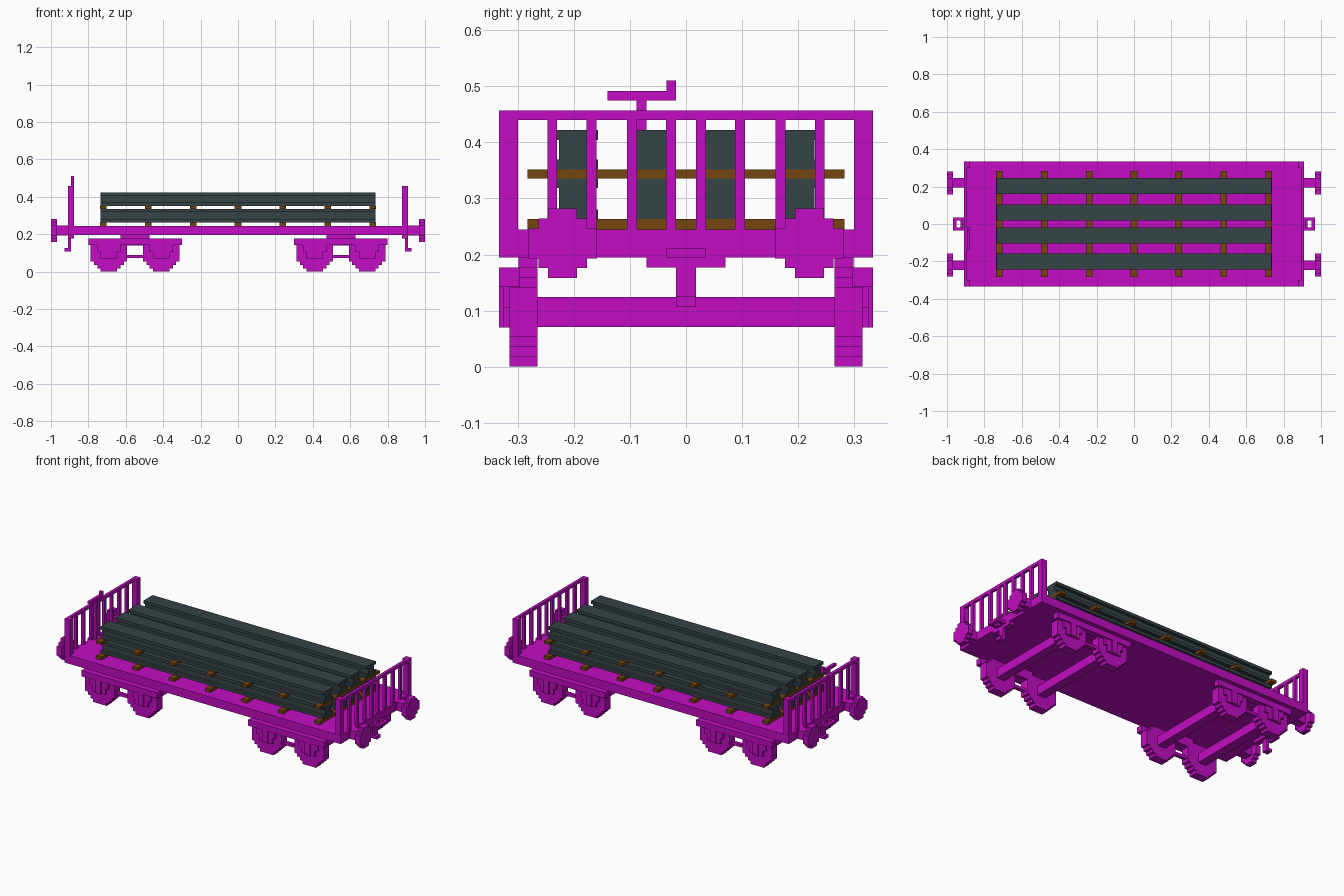
import bpy, bmesh

cube = bpy.data.objects.get("Cube")
if cube:
    bpy.data.objects.remove(cube)

U = 0.0177  # basic block size


def material(name, rgb):
    m = bpy.data.materials.new(name)
    m.diffuse_color = (*rgb, 1)
    m.use_nodes = True
    bsdf = m.node_tree.nodes["Principled BSDF"]
    bsdf.inputs["Base Color"].default_value = (*rgb, 1)
    bsdf.inputs["Roughness"].default_value = 0.8
    return m


MAGENTA = material("magenta paint", (0.54, 0.004, 0.54))
STEEL = material("dark steel", (0.037, 0.056, 0.063))
WOOD = material("brown wood", (0.18, 0.06, 0.005))


def finish(name, bm, mat):
    bmesh.ops.recalc_face_normals(bm, faces=bm.faces[:])
    me = bpy.data.meshes.new(name)
    bm.to_mesh(me)
    bm.free()
    me.materials.append(mat)
    ob = bpy.data.objects.new(name, me)
    bpy.context.collection.objects.link(ob)
    return ob


def boxes(name, mat, *specs):
    """One object made of boxes, each (x0, x1, y0, y1, z0, z1)."""
    bm = bmesh.new()
    for x0, x1, y0, y1, z0, z1 in specs:
        for v in bmesh.ops.create_cube(bm, size=1)["verts"]:
            v.co = ((x0 + x1) / 2 + v.co.x * (x1 - x0),
                    (y0 + y1) / 2 + v.co.y * (y1 - y0),
                    (z0 + z1) / 2 + v.co.z * (z1 - z0))
    return finish(name, bm, mat)


def prism(name, mat, outline, place, offset):
    """Extrude a 2D outline, mapped into space by place(), along offset."""
    bm = bmesh.new()
    face = bm.faces.new([bm.verts.new(place(a, b)) for a, b in outline])
    new = bmesh.ops.extrude_face_region(bm, geom=[face])["geom"]
    bmesh.ops.translate(bm, vec=offset, verts=[v for v in new if isinstance(v, bmesh.types.BMVert)])
    return finish(name, bm, mat)


def stepped(half_widths, z0):
    """Outline of a stepped disc from the half width of each row, bottom up."""
    side = []
    for i, w in enumerate(half_widths):
        for z in (i, i + 1):
            p = (w * U, z0 + z * U)
            if len(side) > 1 and side[-1][0] == side[-2][0] == p[0]:
                side[-1] = p
            elif not side or side[-1] != p:
                side.append(p)
    return side + [(-a, b) for a, b in reversed(side)]


# Deck
boxes("deck", MAGENTA, (-0.91, 0.91, -0.333, 0.333, 0.195, 0.245))

for sx, end in ((-1, "right"), (1, "left")):
    def across(x0, x1):
        return sorted((sx * x0, sx * x1))

    # End railing: corner posts, thin bars and top rail
    for sy, side in ((-1, "front"), (1, "back")):
        boxes(f"{end}_{side}_corner_post", MAGENTA,
              (*across(0.876, 0.91), *sorted((sy * 0.30, sy * 0.333)), 0.245, 0.457))
        for i, y in enumerate((0.0265, 0.096, 0.1685, 0.2385)):
            boxes(f"{end}_{side}_bar_{i}", MAGENTA,
                  (*across(0.893, 0.91), sy * y - U / 2, sy * y + U / 2, 0.245, 0.44))

        # Buffer: shaft and stepped round head
        yc = sy * 0.22
        boxes(f"{end}_{side}_buffer_shaft", MAGENTA,
              (*across(0.91, 0.967), yc - 0.026, yc + 0.026, 0.194, 0.246))
        prism(f"{end}_{side}_buffer_head", MAGENTA,
              stepped((1.45, 2.45, 3.45, 3.45, 3.45, 2.45, 1.45), 0.158),
              lambda a, b: (sx * 0.967, yc + a, b), (sx * 0.033, 0, 0))
    boxes(f"{end}_top_rail", MAGENTA, (*across(0.893, 0.91), -0.333, 0.333, 0.44, 0.457))

    # Coupler: open ring, mounting plate and hanging hook
    boxes(f"{end}_coupler_ring", MAGENTA,
          (*across(0.91, 0.967), -0.035, -U, 0.195, 0.212),
          (*across(0.91, 0.967), U, 0.035, 0.195, 0.212),
          (*across(0.91, 0.92), -U, U, 0.195, 0.212),
          (*across(0.95, 0.967), -U, U, 0.195, 0.212))
    boxes(f"{end}_coupler_plate", MAGENTA, (*across(0.876, 0.91), -0.07, 0.07, 0.177, 0.196))
    boxes(f"{end}_coupler_hook", MAGENTA,
          (*across(0.893, 0.91), -U, U, 0.107, 0.178),
          (*across(0.893, 0.928), -U, U, 0.107, 0.125))

    # Bogie
    cx = sx * 0.55
    for sy, side in ((-1, "front"), (1, "back")):
        def depth(y0, y1):
            return sorted((sy * y0, sy * y1))

        boxes(f"{end}_{side}_bogie_frame", MAGENTA,
              (cx - 0.25, cx + 0.25, *depth(0.297, 0.333), 0.142, 0.177))
        boxes(f"{end}_{side}_bogie_bolster", MAGENTA,
              (cx - 0.078, cx + 0.078, *depth(0.265, 0.299), 0.14, 0.196))
        boxes(f"{end}_{side}_bogie_link", MAGENTA,
              (cx - 0.07, cx + 0.07, *depth(0.28, 0.30), 0.073, 0.09))
        for k in (-1, 1):
            wx = cx + k * 0.14
            tag = f"{end}_{side}_{'inner' if k * sx < 0 else 'outer'}"
            prism(tag + "_wheel", MAGENTA,
                  stepped((2.5, 3.5, 4.5, 5.5, 5.5, 5.5, 5.5, 5.5, 4.5, 3.5), 0),
                  lambda a, b: (wx + a, sy * 0.265, b), (0, sy * 0.05, 0))
            boxes(tag + "_axle_box", MAGENTA,
                  (wx - 0.062, wx + 0.062, *depth(0.314, 0.326), 0.105, 0.143),
                  (wx - 0.044, wx + 0.044, *depth(0.314, 0.326), 0.07, 0.106),
                  (wx - U, wx + U, *depth(0.314, 0.333), 0.07, 0.143))

    # Axles
    for k in (-1, 1):
        wx = cx + k * 0.14
        boxes(f"{end}_axle_{'inner' if k * sx < 0 else 'outer'}", MAGENTA,
              (wx - 0.0265, wx + 0.0265, -0.27, 0.27, 0.071, 0.124))

# Brake crank at the right end
boxes("brake_crank", MAGENTA,
      (-0.893, -0.876, -0.088, -0.07, 0.245, 0.476),
      (-0.893, -0.876, -0.14, -0.018, 0.475, 0.492),
      (-0.893, -0.876, -0.035, -0.018, 0.491, 0.51))

# Load: two layers of battens and beams
for layer, (bz0, bz1, top) in enumerate(((0.245, 0.263, 0.336), (0.336, 0.352, 0.422))):
    for i in range(7):
        x = (i - 3) * 0.24
        boxes(f"batten_{layer}_{i}", WOOD, (x - U, x + U, -0.283, 0.283, bz0, bz1))
    w, n = 0.0435, 0.0265  # flange and web half widths
    half = [(w, bz1), (w, bz1 + U), (n, bz1 + U), (n, top - U), (w, top - U), (w, top)]
    outline = half + [(-a, b) for a, b in reversed(half)]
    for i, y in enumerate((-0.2, -0.061, 0.061, 0.203)):
        prism(f"steel_beam_{layer}_{i}", STEEL, outline,
              lambda a, b: (-0.736, y + a, b), (1.472, 0, 0))
